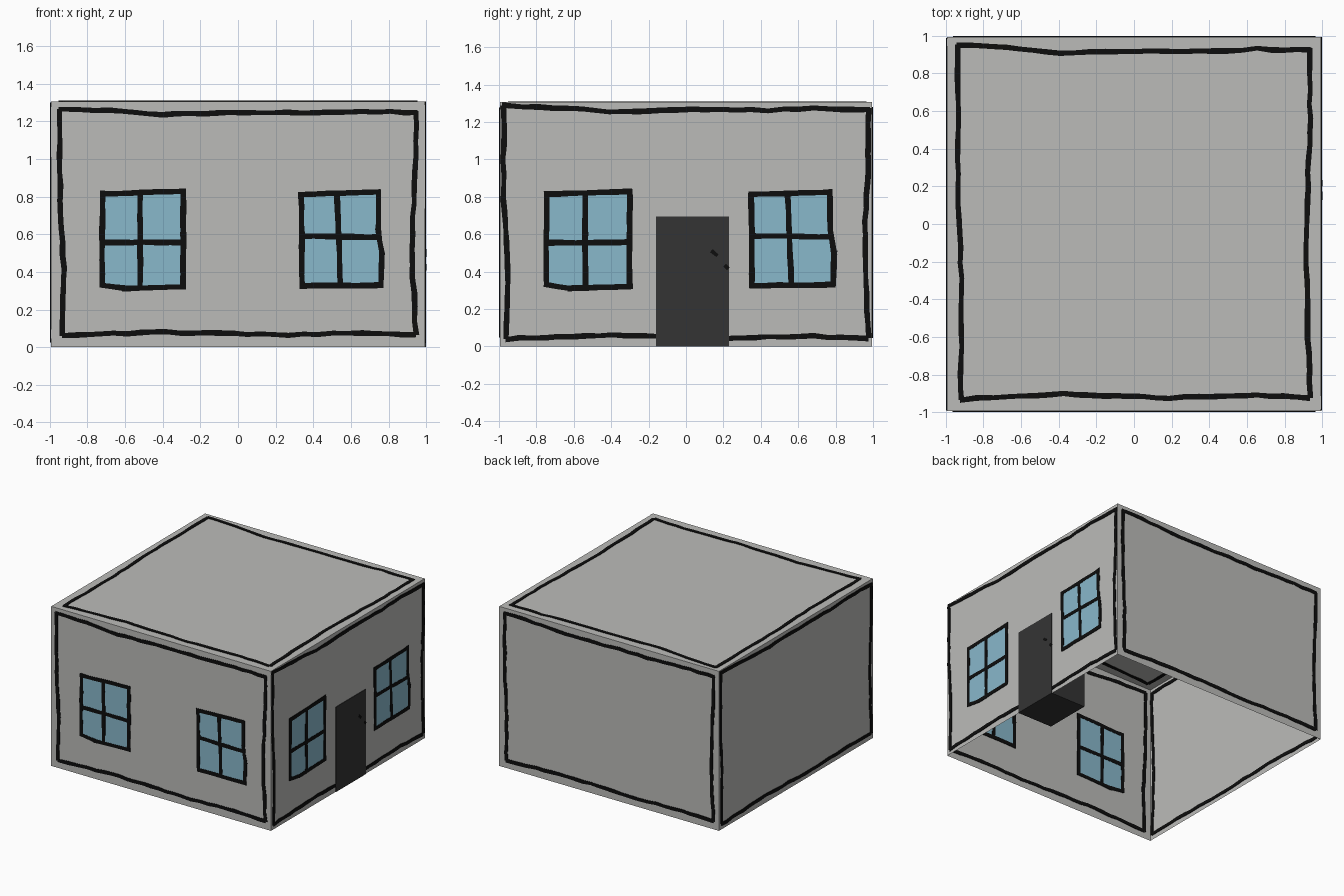
import bpy, bmesh, random
from mathutils import Vector

if "Cube" in bpy.data.objects:
    bpy.data.objects.remove(bpy.data.objects["Cube"])

random.seed(4)
W, H = 0.995, 1.306          # wall half width and height


def material(name, rgb):
    m = bpy.data.materials.new(name)
    m.diffuse_color = (*rgb, 1)
    m.use_nodes = True
    m.node_tree.nodes["Principled BSDF"].inputs["Base Color"].default_value = m.diffuse_color
    return m


GREY = material("wall grey", (0.50, 0.50, 0.485))
INK = material("outline black", (0.004, 0.004, 0.004))
BLUE = material("glass blue", (0.25, 0.48, 0.60))
DARK = material("door charcoal", (0.034, 0.034, 0.034))


def finish(name, bm, mat):
    bmesh.ops.recalc_face_normals(bm, faces=bm.faces)
    me = bpy.data.meshes.new(name)
    bm.to_mesh(me)
    bm.free()
    me.materials.append(mat)
    ob = bpy.data.objects.new(name, me)
    bpy.context.collection.objects.link(ob)
    return ob


def box(bm, lo, hi):
    lo, hi = Vector(lo), Vector(hi)
    for v in bmesh.ops.create_cube(bm, size=1)["verts"]:
        v.co = Vector(((v.co[i] + 0.5) * (hi[i] - lo[i]) + lo[i]) for i in range(3))


# Each panel: right axis, up axis, outward normal, distance of plane
X, Y, Z = Vector((1, 0, 0)), Vector((0, 1, 0)), Vector((0, 0, 1))
PANELS = {
    "front": (X, Z, -Y, W), "right": (Y, Z, X, W), "back": (-X, Z, Y, W),
    "left": (-Y, Z, -X, W), "roof": (X, Y, Z, H),
}


def place(panel, u, v, n):
    r, up, nor, d = PANELS[panel]
    return r * u + up * v + nor * (d + n)


def prism(bm, panel, corners, half):
    """Thin plate through the wall, showing on both sides."""
    front = [bm.verts.new(place(panel, u, v, half)) for u, v in corners]
    back = [bm.verts.new(place(panel, u, v, -half)) for u, v in corners]
    bm.faces.new(front)
    bm.faces.new(back[::-1])
    k = len(corners)
    for i in range(k):
        j = (i + 1) % k
        bm.faces.new((front[i], back[i], back[j], front[j]))


def stroke(bm, panel, pts, width, half=0.004, wobble=0.004):
    """Hand drawn ink line along a path, slightly uneven."""
    path = []
    pts = [Vector(p) for p in pts]
    for a, b in zip(pts, pts[1:]):
        n = max(1, int((b - a).length / 0.07))
        path += [a.lerp(b, i / n) for i in range(n)]
    path.append(pts[-1])
    left, right = [], []
    for i, p in enumerate(path):
        t1 = (path[min(i + 1, len(path) - 1)] - path[max(i - 1, 0)]).normalized()
        side = Vector((-t1.y, t1.x))
        c = p + side * random.uniform(-wobble, wobble)
        h = width / 2 * random.uniform(0.88, 1.12)
        left.append(c + side * h)
        right.append(c - side * h)
    prism(bm, panel, [tuple(q) for q in left + right[::-1]], half)


# Open-bottomed shell
bm = bmesh.new()
box(bm, (-W, -W, 0), (W, W, H))
bm.faces.ensure_lookup_table()
floor = [f for f in bm.faces if f.calc_center_median().z < 0.01]
bmesh.ops.delete(bm, geom=floor, context="FACES")
finish("house_walls", bm, GREY)

# Wobbly border in unit coordinates, one list per side
BORDER = [
    [(-1.01, 1.02), (-0.8, 1.01), (-0.42, 0.97), (0.1, 0.985), (0.45, 0.98), (0.7, 0.995), (1.01, 0.99)],
    [(1.0, 1.0), (1.0, 0.6), (0.98, -0.1), (0.985, -0.5), (1.0, -1.0)],
    [(1.0, -1.0), (0.7, -0.985), (0.2, -1.0), (-0.4, -0.975), (-0.7, -0.99), (-0.99, -1.01)],
    [(-0.985, -1.01), (-0.98, -0.4), (-1.0, 0.2), (-1.0, 1.02)],
]
# half width, centre height, half height
SIZES = {
    "front": (0.945, 0.66, 0.595), "back": (0.945, 0.66, 0.595),
    "right": (0.975, 0.66, 0.615), "left": (0.975, 0.66, 0.615),
    "roof": (0.935, 0.005, 0.93),
}
for panel, (hw, cz, hh) in SIZES.items():
    bm = bmesh.new()
    for side in BORDER:
        stroke(bm, panel, [(u * hw, cz + v * hh) for u, v in side], 0.028)
    finish(panel + "_outline", bm, INK)

# Windows: frame loop, then the crossing bars
WINDOWS = [
    ([(-0.72, 0.815), (-0.29, 0.828), (-0.292, 0.6), (-0.292, 0.32), (-0.6, 0.312), (-0.722, 0.33)],
     [[(-0.52, 0.81), (-0.52, 0.32)], [(-0.71, 0.555), (-0.29, 0.557)]]),
    ([(0.335, 0.812), (0.745, 0.825), (0.745, 0.62), (0.765, 0.5), (0.76, 0.33), (0.34, 0.325), (0.34, 0.6)],
     [[(0.525, 0.81), (0.545, 0.33)], [(0.335, 0.592), (0.755, 0.585)]]),
]
for panel, s in (("front", 1.0), ("right", 1.035)):
    for label, (frame, bars) in zip(("left", "right"), WINDOWS):
        name = f"{panel}_{label}_window"
        scaled = [(u * s, v) for u, v in frame]
        bm = bmesh.new()
        prism(bm, panel, scaled, 0.002)
        finish(name + "_glass", bm, BLUE)
        bm = bmesh.new()
        for a, b in zip(scaled, scaled[1:] + scaled[:1]):
            d = (Vector(b) - Vector(a)).normalized() * 0.013   # overlap corners
            stroke(bm, panel, [Vector(a) - d, Vector(b) + d], 0.03, wobble=0.002)
        for bar in bars:
            stroke(bm, panel, [(u * s, v) for u, v in bar], 0.03, wobble=0.002)
        finish(name + "_frame", bm, INK)

# Door block set into the right wall
bm = bmesh.new()
box(bm, (0.68, -0.16, 0), (1.0, 0.23, 0.695))
finish("door", bm, DARK)

# Two ink dabs on the door
bm = bmesh.new()
for a, b in (((0.135, 0.512), (0.168, 0.485)), ((0.207, 0.435), (0.226, 0.415))):
    stroke(bm, "right", [a, b], 0.02, half=0.006, wobble=0)
finish("door_handle_marks", bm, INK)
